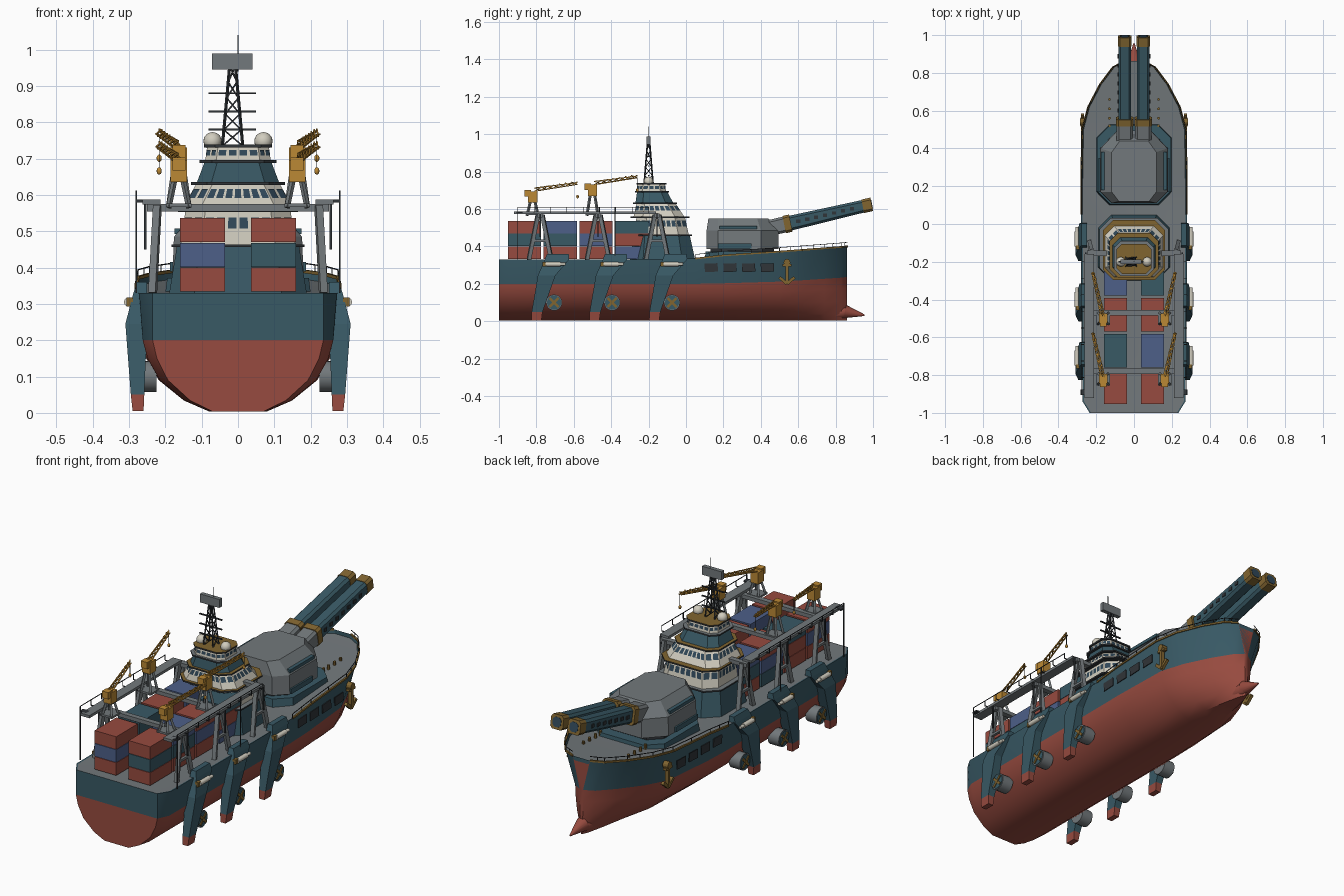
import bpy, bmesh, math
from mathutils import Vector as V, Matrix

cube = bpy.data.objects.get("Cube")
if cube:
    bpy.data.objects.remove(cube)

COLOURS = {
    "teal_paint": (.04, .1, .13), "red_paint": (.31, .07, .05), "deck_grey": (.17, .19, .2),
    "crane_yellow": (.5, .25, .035), "dull_gold": (.22, .13, .03), "cream": (.64, .61, .52),
    "blue_paint": (.075, .115, .25), "dark_metal": (.03, .035, .04), "window_glass": (.03, .065, .1)}
TEAL, RED, GREY, YELLOW, GOLD, CREAM, BLUE, DARK, GLASS = range(9)
MATS = []
for name, rgb in COLOURS.items():
    m = bpy.data.materials.new(name)
    m.use_nodes = True
    m.diffuse_color = (*rgb, 1)
    m.node_tree.nodes["Principled BSDF"].inputs["Base Color"].default_value = (*rgb, 1)
    MATS.append(m)


class Part:
    """Collects primitives into one named object."""
    def __init__(self, name):
        self.name, self.bm = name, bmesh.new()

    def paint(self, verts, mat):
        for f in {f for v in verts for f in v.link_faces}:
            f.material_index = mat

    def box(self, loc, size, mat):
        mx = Matrix.Translation(loc) @ Matrix.Diagonal((*size, 1))
        self.paint(bmesh.ops.create_cube(self.bm, size=1, matrix=mx)["verts"], mat)

    def bar(self, a, b, w, mat, d=None):
        a, b = V(a), V(b)
        turn = (b - a).to_track_quat("Z", "Y").to_matrix().to_4x4()
        mx = Matrix.Translation((a + b) / 2) @ turn @ Matrix.Diagonal((w, d or w, (b - a).length, 1))
        self.paint(bmesh.ops.create_cube(self.bm, size=1, matrix=mx)["verts"], mat)

    def cyl(self, a, b, r, mat, n=16, r2=None):
        a, b = V(a), V(b)
        mx = Matrix.Translation((a + b) / 2) @ (b - a).to_track_quat("Z", "Y").to_matrix().to_4x4()
        self.paint(bmesh.ops.create_cone(self.bm, cap_ends=True, segments=n, radius1=r,
                   radius2=r if r2 is None else r2, depth=(b - a).length, matrix=mx)["verts"], mat)

    def ball(self, loc, size, mat):
        mx = Matrix.Translation(loc) @ Matrix.Diagonal((*size, 1))
        self.paint(bmesh.ops.create_uvsphere(self.bm, u_segments=20, v_segments=12, radius=1,
                   matrix=mx)["verts"], mat)

    def loft(self, rings, mats, caps=(None, None)):
        """Skins rings; mats(i, j) gives the colour of segment j in span i."""
        rows = [[self.bm.verts.new(p) for p in r] for r in rings]
        n = len(rows[0])
        for i in range(len(rows) - 1):
            for j in range(n):
                k = (j + 1) % n
                f = self.bm.faces.new((rows[i][j], rows[i][k], rows[i + 1][k], rows[i + 1][j]))
                f.material_index = mats(i, j) if callable(mats) else mats
        for row, mat in zip((rows[0], rows[-1]), caps):
            if mat is not None:
                self.bm.faces.new(row).material_index = mat

    def done(self, smooth=False):
        bmesh.ops.recalc_face_normals(self.bm, faces=self.bm.faces)
        me = bpy.data.meshes.new(self.name)
        self.bm.to_mesh(me)
        self.bm.free()
        for m in MATS:
            me.materials.append(m)
        ob = bpy.data.objects.new(self.name, me)
        bpy.context.scene.collection.objects.link(ob)
        if smooth:
            bpy.ops.object.select_all(action="DESELECT")
            ob.select_set(True)
            bpy.context.view_layer.objects.active = ob
            bpy.ops.object.shade_smooth_by_angle(angle=math.radians(32))


def octagon(cx, cy, hx, hy, c):
    q = [(hx, -hy + c), (hx, hy - c), (hx - c, hy), (c - hx, hy),
         (-hx, hy - c), (-hx, c - hy), (c - hx, -hy), (hx - c, -hy)]
    return [(cx + x, cy + y) for x, y in q]


def at_z(outline, z):
    return [V((x, y, z)) for x, y in outline]


# Hull: y, rim half width, waterline half width, rim z, waterline z, bulwark height
STATIONS = [(-1, .235, .235, .33, .2, 0), (-.94, .272, .262, .33, .2, 0), (-.4, .276, .264, .33, .2, 0),
            (.05, .28, .266, .335, .2, .004), (.2, .28, .264, .352, .203, .016), (.5, .275, .246, .372, .212, .02),
            (.62, .243, .198, .381, .219, .02), (.74, .18, .125, .39, .227, .02),
            (.83, .112, .058, .397, .233, .02), (.862, .05, .01, .4, .237, .02)]
FX, FZ = (.3, .56, .82, .95, 1), (.02, .17, .45, .75, 1)
rings = []
for y, d, w, zr, zw, h in STATIONS:
    half = [(w * a, zw * b) for a, b in zip(FX, FZ)] + [(d, zr), (d - .008, zr - h - .001)]
    rings.append([V((x, y, z)) for x, z in half] + [V((-x, y, z)) for x, z in reversed(half)])
hull = Part("hull")
hull.loft(rings, lambda i, j: GREY if j == 6 else TEAL if j in (4, 5, 7, 8) else RED, (None, RED))
back = rings[0]
for idx, mat in (((0, 1, 2, 3, 4, 9, 10, 11, 12, 13), RED), ((4, 5, 8, 9), TEAL)):
    hull.bm.faces.new([hull.bm.verts.new(back[i]) for i in idx]).material_index = mat
hull.bm.faces.new([hull.bm.verts.new(r[j]) for r, j in
                   ((rings[-1], 4), (rings[-1], 5), (rings[-1], 8), (rings[-1], 9))]).material_index = TEAL
hull.done(True)
bulb = Part("bow_bulb")
bulb.ball((0, .72, .047), (.045, .19, .043), RED)
bulb.cyl((0, .85, .052), (0, .955, .032), .036, RED, 16, .004)
bulb.done(True)

# Deck edge trim, rails, bollards, anchors and side panels
trim = Part("deck_rails")
for s in (1, -1):
    edge = [V((s * d, y, z)) for y, d, w, z, zw, h in STATIONS]
    for i, (a, b) in enumerate(zip(edge[:-1], edge[1:])):
        if i > 2:
            trim.bar(a, b, .009, GOLD)
            for t in (0, .5):
                p = a.lerp(b, t)
                trim.bar(p, p + V((0, 0, .022)), .003, DARK)
            trim.bar(a + V((0, 0, .022)), b + V((0, 0, .022)), .003, DARK)
    for y in (.52, .56, .61, .66):
        trim.cyl((s * .13, y, .345), (s * .13, y, .378), .007, GOLD, 8)
    for i in range(4):
        y = .1 + i * .1
        trim.bar((s * .277, y, .285), (s * .277, y + .07, .288), .004, DARK, .045)
trim.done()
anchor = Part("anchors")
for s in (1, -1):
    x = s * .272
    anchor.box((x, .54, .26), (.02, .014, .11), GOLD)
    anchor.box((x, .54, .3), (.02, .05, .012), GOLD)
    for e in (1, -1):
        anchor.bar((x, .54, .2), (x, .54 + e * .04, .235), .016, GOLD)
    anchor.cyl((s * .255, .54, .315), (s * .285, .54, .315), .018, GOLD, 12)
anchor.done()

# Containers: per row, left and right stacks from bottom to top
STACKS = [((RED, BLUE, RED), (RED, TEAL, RED)), ((RED, RED, TEAL), (RED, TEAL, BLUE)),
          ((TEAL, BLUE, RED), (RED, BLUE, RED)), ((RED, TEAL, BLUE), (BLUE, RED, TEAL))]
cargo = Part("containers")
for r, pair in enumerate(STACKS):
    for s, stack in zip((-1, 1), pair):
        for k, mat in enumerate(stack):
            cargo.box((s * .098, -.863 + r * .191, .367 + k * .068), (.124, .178, .066), mat)
cargo.done()

# Tiered bridge tower: z, half x, half y, centre y, corner cut
tower = Part("bridge_tower")


def tier(lo, hi, mat, roof, rows=()):
    lo_r, hi_r = [at_z(octagon(0, cy, hx, hy, c), z) for z, hx, hy, cy, c in (lo, hi)]
    tower.loft([lo_r, hi_r], mat, (None, roof))
    mid = (lo_r[0] + lo_r[4]) / 2
    for v0, v1 in rows:
        for j in range(8):
            k = (j + 1) % 8
            n = max(2, round((lo_r[k] - lo_r[j]).length / .032))
            out = (lo_r[j] + lo_r[k]) / 2 - mid
            out = out.normalized() * .003
            corner = lambda u, v: lo_r[j].lerp(lo_r[k], u).lerp(hi_r[j].lerp(hi_r[k], u), v) + out
            for i in range(n):
                a, b = (i + .14) / n, (i + .86) / n
                q = [corner(a, v0), corner(b, v0), corner(b, v1), corner(a, v1)]
                tower.bm.faces.new([tower.bm.verts.new(p) for p in q]).material_index = GLASS


def slab(z, hx, hy, cy, c, mat):
    tower.loft([at_z(octagon(0, cy, hx, hy, c), h) for h in (z - .004, z + .004)], DARK, (DARK, mat))


tier((.325, .19, .175, -.125, .07), (.46, .168, .15, -.13, .06), TEAL, GREY)
slab(.46, .183, .162, -.13, .06, GREY)
tier((.46, .158, .145, -.13, .055), (.555, .145, .13, -.135, .055), CREAM, GREY, [(.5, .82)])
slab(.557, .165, .158, -.138, .055, GOLD)
tier((.56, .155, .135, -.145, .05), (.63, .115, .105, -.16, .045), CREAM, GREY, [(.46, .8)])
slab(.632, .13, .118, -.165, .045, GOLD)
tier((.635, .113, .1, -.17, .04), (.69, .092, .082, -.18, .035), TEAL, GREY)
slab(.692, .106, .092, -.182, .035, GREY)
tier((.695, .09, .078, -.185, .03), (.733, .085, .073, -.185, .03), CREAM, GOLD, [(.35, .75)])
slab(.735, .093, .08, -.185, .03, GOLD)
tower.done()
domes = Part("radar_domes")
for s in (1, -1):
    domes.ball((s * .07, -.2, .748), (.025, .025, .025), CREAM)
domes.done(True)

# Lattice mast
mast = Part("lattice_mast")
leg = lambda sx, sy, t: V((-.015 + sx * (.028 - .02 * t), -.2 + sy * (.024 - .018 * t), .735 + .22 * t))
CORNERS = ((1, 1), (-1, 1), (-1, -1), (1, -1))
for i, a in enumerate(CORNERS):
    b = CORNERS[(i + 1) % 4]
    mast.bar(leg(*a, 0), leg(*a, 1), .006, DARK)
    for k in range(5):
        mast.bar(leg(*a, k / 5), leg(*b, (k + 1) / 5), .004, DARK)
for z in (.78, .83, .88):
    mast.box((-.016, -.2, z), (.13, .008, .005), DARK)
mast.box((-.016, -.2, .967), (.112, .022, .044), GREY)
mast.bar((0, -.2, .94), (0, -.2, 1.04), .003, DARK)
mast.done()

# Gun turret on its plinth
turret = Part("gun_turret")
turret.loft([at_z(octagon(0, .315, .2, .215, .07), .33), at_z(octagon(0, .315, .195, .21, .07), .372)],
            TEAL, (None, TEAL))
turret.loft([at_z(octagon(0, .3, .16, .17, .06), z) for z in (.37, .392)], DARK)
wide = [(.18, .17), (.18, .4), (.09, .495), (-.09, .495), (-.18, .4), (-.18, .17), (-.12, .11), (.12, .11)]
roof = [(.118, .17), (.118, .38), (.075, .44), (-.075, .44), (-.118, .38), (-.118, .17), (-.08, .12), (.08, .12)]
turret.loft([at_z(wide, .387), at_z([(x * .98, y) for x, y in wide], .485), at_z(roof, .55)], GREY, (GREY, GREY))
for s in (1, -1):
    turret.box((s * .165, .28, .5), (.02, .2, .016), TEAL)
    turret.box((s * .18, .26, .402), (.015, .18, .026), TEAL)
turret.done()

# Twin barrels, raised along a gentle slope
guns = Part("gun_barrels")
for s in (1, -1):
    def ring(y, hx, hz):
        z = .525 + (y - .56) * .232
        return [V((x, y - (v - z) * .2, v)) for x, v in octagon(s * .049, z, hx, hz, .012)]
    for y0, y1, hx, h0, h1, mat in ((.42, .53, .043, .042, .042, GREY), (.525, .56, .046, .046, .046, GOLD),
                                    (.56, .96, .034, .039, .033, TEAL), (.945, .993, .036, .036, .036, GOLD)):
        guns.loft([ring(y0, hx, h0), ring(y1, hx, h1)], mat, (mat, mat))
    guns.loft([ring(.993, .024, .024), ring(.995, .024, .024)], GLASS, (GLASS, GLASS))
    for k in range(7):
        y = .6 + k * .048
        guns.box((s * .084, y, .525 + (y - .56) * .232), (.006, .022, .018), DARK)
guns.done()

# Cargo gantry: A-frames, cross beams and side walkways
gantry = Part("cargo_gantry")
for y in (-.78, -.47, -.155):
    gantry.box((0, y, .565), (.5, .028, .02), GREY)
    for s in (1, -1):
        for e in (1, -1):
            gantry.bar((s * .235, y + e * .06, .33), (s * .222, y + e * .012, .57), .02, GREY)
        gantry.box((s * .233, y, .43), (.014, .075, .012), GREY)
        gantry.box((s * .255, y, .515), (.007, .007, .13), DARK)
for s in (1, -1):
    gantry.box((s * .238, -.54, .58), (.05, .76, .014), GREY)
    gantry.bar((s * .28, -.9, .61), (s * .28, -.2, .61), .003, DARK)
    gantry.box((s * .262, -.89, .583), (.04, .03, .008), DARK)
    for i in range(9):
        y = -.9 + i * .0875
        gantry.bar((s * .262, y, .583), (s * .28, y, .583), .004, DARK)
        gantry.bar((s * .28, y, .583), (s * .28, y, .612), .003, DARK)
    for y in (-.9, -.38):
        gantry.bar((s * .28, y, .33), (s * .28, y, .61), .004, DARK)
gantry.done()

# Four deck cranes
cranes = Part("deck_cranes")
for s in (1, -1):
    for y, z in ((-.82, .64), (-.5, .675)):
        for ex, ey in CORNERS:
            cranes.bar((s * .163 + ex * .028, y + ey * .03, .565), (s * .163 + ex * .012, y + ey * .012, z), .011, GREY)
        cranes.box((s * .163, y, .572), (.07, .07, .01), GREY)
        cranes.box((s * .163, y, z + .025), (.045, .05, .06), YELLOW)
        cranes.box((s * .163, y - .025, z + .045), (.036, .035, .035), YELLOW)
        base, tip = V((s * .165, y + .01, z + .055)), V((s * .217, y + .24, z + .092))
        offsets = [V((-.011, 0, 0)), V((.011, 0, 0)), V((0, 0, .018))]
        for i, o in enumerate(offsets):
            n = offsets[(i + 1) % 3]
            cranes.bar(base + o, tip + o * .5, .005, YELLOW)
            for k in range(7):
                cranes.bar(base.lerp(tip, k / 7) + o, base.lerp(tip, (k + 1) / 7) + n * .8, .004, YELLOW)
        cranes.bar(tip, tip - V((0, 0, .06)), .002, DARK)
        cranes.ball(tip - V((0, 0, .066)), (.007, .007, .01), YELLOW)
cranes.done()

# Side outriggers with red feet, thruster wheels and launch tubes
legs = Part("outriggers")
pods = Part("thruster_wheels")
tubes = Part("side_tubes")
LEG = [(.005, .26, .29, 0, .027), (.05, .258, .295, .004, .029), (.245, .25, .31, .055, .047),
       (.33, .25, .288, .11, .065), (.36, .25, .278, .115, .058)]
for s in (1, -1):
    for y in (-.8, -.49, -.17):
        legs.loft([[V((s * a, y + c - w, z)), V((s * b, y + c - w, z)), V((s * b, y + c + w, z)),
                    V((s * a, y + c + w, z))] for z, a, b, c, w in LEG],
                  lambda i, j: RED if i == 0 else TEAL, (RED, TEAL))
        hub = y + .095
        pods.cyl((s * .225, hub, .1), (s * .288, hub, .1), .043, GREY, 20)
        pods.cyl((s * .285, hub, .1), (s * .291, hub, .1), .038, TEAL, 20)
        pods.cyl((s * .29, hub, .1), (s * .297, hub, .1), .011, GOLD, 10)
        for k in range(4):
            a = math.pi * (k / 2 + .25)
            pods.bar((s * .293, hub, .1), (s * .293, hub + .034 * math.cos(a), .1 + .034 * math.sin(a)), .005, GOLD, .013)
        tubes.cyl((s * .302, y + .05, .305), (s * .302, y + .13, .305), .012, CREAM, 12)
        tubes.cyl((s * .302, y + .13, .305), (s * .302, y + .155, .305), .008, CREAM, 12)
        tubes.box((s * .298, y + .045, .305), (.018, .022, .024), GOLD)
legs.done()
pods.done(True)
tubes.done(True)
